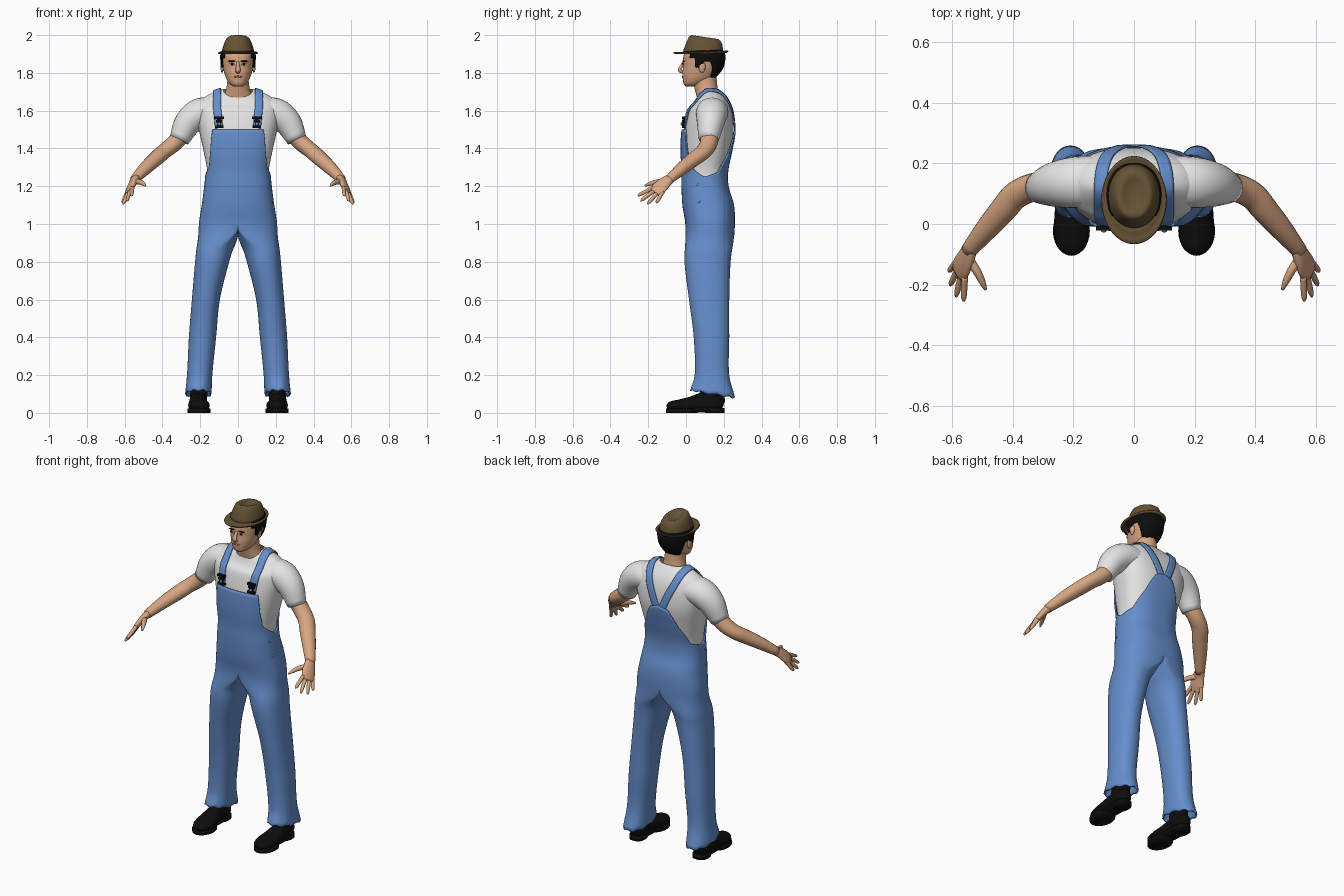
import bpy, bmesh, math
from mathutils import Vector
from mathutils.bvhtree import BVHTree

cube = bpy.data.objects.get("Cube")
if cube:
    bpy.data.objects.remove(cube)


def material(name, *rgb):
    m = bpy.data.materials.new(name)
    m.use_nodes = True
    m.diffuse_color = (*rgb, 1)
    bsdf = m.node_tree.nodes["Principled BSDF"]
    bsdf.inputs["Base Color"].default_value = (*rgb, 1)
    bsdf.inputs["Roughness"].default_value = 0.8
    return m


DENIM = material("denim blue", 0.13, 0.27, 0.6)
WHITE = material("shirt white", 0.78, 0.78, 0.78)
SKIN = material("skin", 0.68, 0.38, 0.22)
BLACK = material("black", 0.004, 0.004, 0.004)
FELT = material("hat brown", 0.13, 0.085, 0.035)
LIP = material("lip", 0.4, 0.17, 0.11)


def finish(name, bm, mat, mirror=False, thick=0):
    bmesh.ops.recalc_face_normals(bm, faces=bm.faces)
    me = bpy.data.meshes.new(name)
    bm.to_mesh(me)
    bm.free()
    me.materials.append(mat)
    for p in me.polygons:
        p.use_smooth = True
    ob = bpy.data.objects.new(name, me)
    bpy.context.collection.objects.link(ob)
    if mirror:
        ob.modifiers.new("mirror", "MIRROR").merge_threshold = 0.0008
    if thick:
        s = ob.modifiers.new("thickness", "SOLIDIFY")
        s.thickness, s.offset = thick, 0
    return ob


def skin_rows(bm, rows, closed):
    """Bridge rows of vertices with quads."""
    for r, s in zip(rows, rows[1:]):
        n = len(r)
        for i in range(n if closed else n - 1):
            j = (i + 1) % n
            bm.faces.new((r[i], r[j], s[j], s[i]))


def loft(name, rings, mat, closed=True, caps=(True, True), **kw):
    bm = bmesh.new()
    rows = [[bm.verts.new(p) for p in r] for r in rings]
    skin_rows(bm, rows, closed)
    if closed:
        for cap, row in zip(caps, (rows[0], rows[-1])):
            if cap:
                bm.faces.new(row)
    return finish(name, bm, mat, **kw)


def sample(table, t):
    """Smooth interpolation of table rows keyed by their first column."""
    t = min(max(t, table[0][0]), table[-1][0])
    k = next(i for i in range(len(table) - 1) if t <= table[i + 1][0])

    def slope(i, c):
        a, b = table[max(i - 1, 0)], table[min(i + 1, len(table) - 1)]
        return (b[c] - a[c]) / (b[0] - a[0])

    a, b = table[k], table[k + 1]
    h = b[0] - a[0]
    u = (t - a[0]) / h
    out = []
    for c in range(1, len(a)):
        out.append((1 + 2 * u) * (1 - u) ** 2 * a[c] + u * u * (3 - 2 * u) * b[c]
                   + h * u * (1 - u) * ((1 - u) * slope(k, c) - u * slope(k + 1, c)))
    return out


def spow(v, p):
    return math.copysign(abs(v) ** p, v) if abs(v) > 1e-6 else 0.0


def oval(a, z, hw, yf, yb, cx=0, p=1.0, grow=0):
    return Vector((cx + (hw + grow) * spow(math.cos(a), p),
                   (yf + yb) / 2 + ((yb - yf) / 2 + grow) * spow(math.sin(a), p), z))


def angles(n):
    return [-math.pi / 2 + 2 * math.pi * i / n for i in range(n)]


def stack(table, n=32, rows=16, **kw):
    """Horizontal oval rings following a table of z, half width, front, back."""
    lo, hi = table[0][0], table[-1][0]
    zs = [lo + (hi - lo) * i / rows for i in range(rows + 1)]
    return [[oval(a, z, *sample(table, z), **kw) for a in angles(n)] for z in zs]


def tube(name, pts, mat, ref=(0, 0, 1), n=16, steps=4, **kw):
    """Swept tube; each point is x, y, z, radius along ref, radius across."""
    keyed = [(i, *p) for i, p in enumerate(pts)]
    path = [sample(keyed, i / steps) for i in range((len(pts) - 1) * steps + 1)]
    rings = []
    for i, p in enumerate(path):
        t = Vector(path[min(i + 1, len(path) - 1)][:3]) - Vector(path[max(i - 1, 0)][:3])
        t.normalize()
        u = Vector(ref)
        u = (u - t * u.dot(t)).normalized()
        v = t.cross(u)
        rings.append([Vector(p[:3]) + u * p[3] * math.cos(a) + v * p[4] * math.sin(a) for a in angles(n)])
    return loft(name, rings, mat, **kw)


def ball(name, loc, size, mat, mirror=False):
    bm = bmesh.new()
    bmesh.ops.create_uvsphere(bm, u_segments=16, v_segments=10, radius=1)
    bmesh.ops.scale(bm, vec=size, verts=bm.verts)
    bmesh.ops.translate(bm, vec=loc, verts=bm.verts)
    return finish(name, bm, mat, mirror)


# Shared body shape: z, half width, front, back
TORSO = [(.85, .207, 0, .245), (1.0, .203, 0, .255), (1.1, .188, -.015, .25), (1.2, .175, -.02, .222),
         (1.28, .17, -.02, .22), (1.38, .188, -.025, .24), (1.48, .21, -.022, .258), (1.56, .225, -.008, .255),
         (1.62, .222, .008, .243), (1.665, .195, .03, .222), (1.7, .13, .045, .195), (1.715, .085, .05, .18)]


def body(a, z, grow=0):
    p = oval(a, z, *sample(TORSO, z), p=0.8, grow=grow)
    k = min(max((z - 1.58) / .12, 0), 1)
    p.z += .045 * k * k * (3 - 2 * k) * min(math.sin(a), 0)
    return p


# Shirt
zs = [1.15 + .565 * i / 36 for i in range(37)]
shirt = loft("shirt", [[body(a, z, -.007) for a in angles(64)] for z in zs], WHITE, caps=(True, False))
tube("sleeves", [(.12, .14, 1.595, .07, .085), (.2, .137, 1.587, .08, .085), (.265, .13, 1.535, .073, .073),
                 (.312, .12, 1.445, .053, .053)], WHITE, n=24, mirror=True)

# Overalls: one trouser leg that opens into half of the bib, then mirrored
LEG = [(.1, .21, .066, .025, .255), (.2, .203, .063, .05, .225), (.4, .188, .068, .045, .225),
       (.6, .17, .07, .02, .225), (.8, .137, .086, -.004, .232), (.9, .117, .096, 0, .245), (1.0, .1, .1, 0, .255)]
TOP = [(0, 1.5), (35, 1.5), (38, 1.46), (46, 1.38), (58, 1.3), (90, 1.25),
       (120, 1.275), (150, 1.38), (170, 1.49), (180, 1.5)]


def bib_top(deg):
    for (a, za), (b, zb) in zip(TOP, TOP[1:]):
        if deg <= b + 1e-6:
            return za + (zb - za) * (deg - a) / (b - a)
    return TOP[-1][1]


def leg_point(a, z):
    cx, hw, yf, yb = sample(LEG, z)
    p = oval(a, z, hw, yf, yb, cx=cx, p=.9)
    q = body(a, z)
    q.x = max(q.x, 0)
    k = min(max((z - .85) / .14, 0), 1)
    p = p.lerp(q, k * k * (3 - 2 * k))
    hem = max(0, 1 - (z - .1) / .1)
    p.z += hem * (.004 * math.sin(9 * a) - .02 * math.sin(a))
    return p


N = 96
bm = bmesh.new()
rows = [[bm.verts.new(leg_point(a, .1 + .9 * i / 50)) for a in angles(N)] for i in range(51)]
skin_rows(bm, rows, True)
outer = angles(N)[:N // 2 + 1]
upper = [rows[-1][:N // 2 + 1]]
for k in range(1, 31):
    upper.append([bm.verts.new(body(a, 1 + (bib_top(180 * i / (N // 2)) - 1) * k / 30))
                  for i, a in enumerate(outer)])
skin_rows(bm, upper, False)
seam = [f for f in bm.faces if all(abs(v.co.x) < .0008 for v in f.verts)]
bmesh.ops.delete(bm, geom=seam, context="FACES")
finish("overalls", bm, DENIM, mirror=True, thick=.008)

# Straps laid over the shirt
tree = BVHTree.FromPolygons([v.co for v in shirt.data.vertices], [p.vertices for p in shirt.data.polygons])


def on_shirt(p):
    co, no, _, _ = tree.find_nearest(p)
    if no.dot(co - Vector((0, .12, 1.5))) < 0:
        no = -no
    return co + no * .007, no


route = [(.103, -.02, 1.51), (.108, 0, 1.58), (.115, .03, 1.66), (.115, .1, 1.715), (.105, .18, 1.7),
         (.085, .23, 1.64), (.05, .255, 1.56), (.012, .26, 1.47)]
keyed = [(i, *p) for i, p in enumerate(route)]
line = [on_shirt(Vector(sample(keyed, i / 5))) for i in range(36)]
rings = []
for i, (p, no) in enumerate(line):
    t = line[min(i + 1, 35)][0] - line[max(i - 1, 0)][0]
    side = t.cross(no).normalized() * .021
    rings.append([on_shirt(p + side * k)[0] for k in (-1, -.5, 0, .5, 1)])
loft("straps", rings, DENIM, closed=False, mirror=True, thick=.007)


# Buckles and buttons
def block(name, loc, size, mat):
    bm = bmesh.new()
    bmesh.ops.create_cube(bm, size=1)
    bmesh.ops.scale(bm, vec=size, verts=bm.verts)
    bmesh.ops.translate(bm, vec=loc, verts=bm.verts)
    ob = finish(name, bm, mat, True)
    for p in ob.data.polygons:
        p.use_smooth = False


for z, w in ((1.562, .05), (1.545, .034), (1.515, .046)):
    block("buckle_bar", (.1, -.014, z), (w, .016, .013), BLACK)
block("buckle_stem", (.1, -.012, 1.535), (.022, .014, .04), BLACK)
ball("bib_button", (.1, -.022, 1.53), (.009, .006, .009), DENIM, True)
ball("pocket_button", (.08, -.017, 1.425), (.007, .004, .007), WHITE)
for z in (1.21, 1.12):
    b = body(-.25, z)
    ball("side_button", b, (.007, .009, .009), DENIM, True)

# Arms and hands
tube("arms", [(.26, .125, 1.52, .05, .05), (.33, .122, 1.435, .045, .047), (.39, .095, 1.385, .04, .046),
              (.43, .05, 1.35, .039, .044), (.49, -.02, 1.295, .034, .037), (.548, -.09, 1.235, .024, .026)],
     SKIN, n=20, mirror=True)
spread = Vector((-.41, -.84, .34))
tube("palms", [(.54, -.08, 1.243, .026, .023), (.555, -.112, 1.22, .036, .019), (.57, -.142, 1.19, .042, .016),
               (.58, -.165, 1.167, .036, .011)], SKIN, ref=spread, mirror=True)
tips = [(.563, -.255, 1.15), (.588, -.24, 1.122), (.608, -.203, 1.106), (.612, -.157, 1.112)]
for i, tip in enumerate(tips):
    a = Vector((.572, -.148, 1.182)) + spread * (.031 - .0205 * i)
    b = Vector(tip)
    pts = [(*a.lerp(b, k), r, r) for k, r in ((0, .011), (.5, .0105), (.85, .009), (1, .004))]
    tube("finger", pts, SKIN, ref=spread, n=10, mirror=True)
tube("thumb", [(.55, -.11, 1.225, .016, .016), (.52, -.155, 1.222, .014, .014), (.502, -.19, 1.213, .011, .011),
               (.49, -.217, 1.203, .005, .005)], SKIN, n=10, mirror=True)

# Shoes
tube("shoe_uppers", [(.2, -.1, .03, .015, .012), (.202, -.08, .035, .042, .026), (.206, -.03, .038, .057, .034),
                     (.21, .03, .045, .053, .042), (.212, .09, .055, .045, .053), (.212, .15, .055, .046, .052),
                     (.212, .185, .05, .036, .042), (.212, .2, .045, .012, .02)],
     BLACK, ref=(1, 0, 0), n=20, mirror=True)
tube("ankles", [(.21, .125, .05, .045, .06), (.207, .135, .12, .045, .06), (.205, .14, .22, .04, .05)],
     BLACK, ref=(1, 0, 0), mirror=True)
loft("shoe_soles", [[oval(a, z, .061, -.105, .06, cx=.207) for a in angles(28)] for z in (0, .022)],
     BLACK, mirror=True)
loft("shoe_shanks", [[oval(a, z, .045, -.02, .2, cx=.21, p=.7) for a in angles(28)] for z in (.01, .025)],
     BLACK, mirror=True)
loft("shoe_heels", [[oval(a, z, .045, .1, .203, cx=.212, p=.8) for a in angles(28)] for z in (0, .025)],
     BLACK, mirror=True)

# Neck, head and face
loft("neck", stack([(1.62, .085, .07, .165), (1.67, .079, .058, .175), (1.7, .067, .05, .17),
                    (1.74, .058, .04, .165), (1.8, .055, .03, .16)]), SKIN)
HEAD = [(1.728, .02, 0, .045), (1.738, .04, -.011, .08), (1.765, .06, -.017, .135), (1.8, .073, -.019, .17),
        (1.83, .08, -.016, .19), (1.86, .084, -.016, .198), (1.9, .084, -.01, .198), (1.94, .06, .02, .17)]
loft("head", stack(HEAD, rows=28, p=.92), SKIN)
tube("nose", [(0, -.012, 1.856, .008, .008), (0, -.024, 1.835, .008, .01), (0, -.034, 1.815, .009, .014),
              (0, -.02, 1.803, .008, .011)], SKIN, ref=(0, 1, 0), n=12)
ball("ears", (.084, .085, 1.832), (.009, .018, .031), SKIN, True)
ball("eye_whites", (.031, -.014, 1.846), (.014, .004, .006), WHITE, True)
ball("pupils", (.031, -.016, 1.847), (.007, .004, .006), BLACK, True)
ball("eyebrows", (.034, -.014, 1.862), (.021, .005, .004), BLACK, True)
ball("mouth", (0, -.018, 1.78), (.024, .005, .005), LIP)


# Hair: a shell over the back of the head with a shaped lower edge
def hair_edge(s):
    if s < -.32:
        return 1.88
    if s < -.02:
        return 1.83
    if s < .3:
        return 1.862
    return 1.862 - .085 * min((s - .3) / .4, 1)


rings = []
arc = [math.radians(-38 + 256 * i / 64) for i in range(65)]
for k in range(13):
    row = []
    for a in arc:
        z0 = hair_edge(math.sin(a))
        z = z0 + (1.918 - z0) * k / 12
        row.append(oval(a, z, *sample(HEAD, z), p=.92, grow=.005))
    rings.append(row)
loft("hair", rings, BLACK, closed=False, thick=.008)

# Hat
crown = [(1.9, .086, -.015, .197), (1.925, .084, -.012, .197), (1.965, .073, .004, .192), (1.99, .062, .015, .183),
         (2.0, .05, .027, .17), (1.992, .034, .045, .15), (1.978, .014, .07, .12)]
rings = [[oval(a, *c, p=.95) for a in angles(40)] for c in crown]
for r in rings:
    for p in r:
        p.z -= .15 * max(p.y - .03, 0) * (p.z - 1.9) / .1
loft("hat_crown", rings, FELT)
brim = [(1.912, .08, -.01, .19), (1.904, .09, -.03, .2), (1.902, .1, -.05, .213), (1.907, .106, -.066, .223)]
rings = [[oval(a, *c) for a in angles(40)] for c in brim]
for k, r in enumerate(rings):
    for a, p in zip(angles(40), r):
        p.z += .003 * k * max(math.sin(a), 0)
loft("hat_brim", rings, FELT, caps=(False, False), thick=.006)
